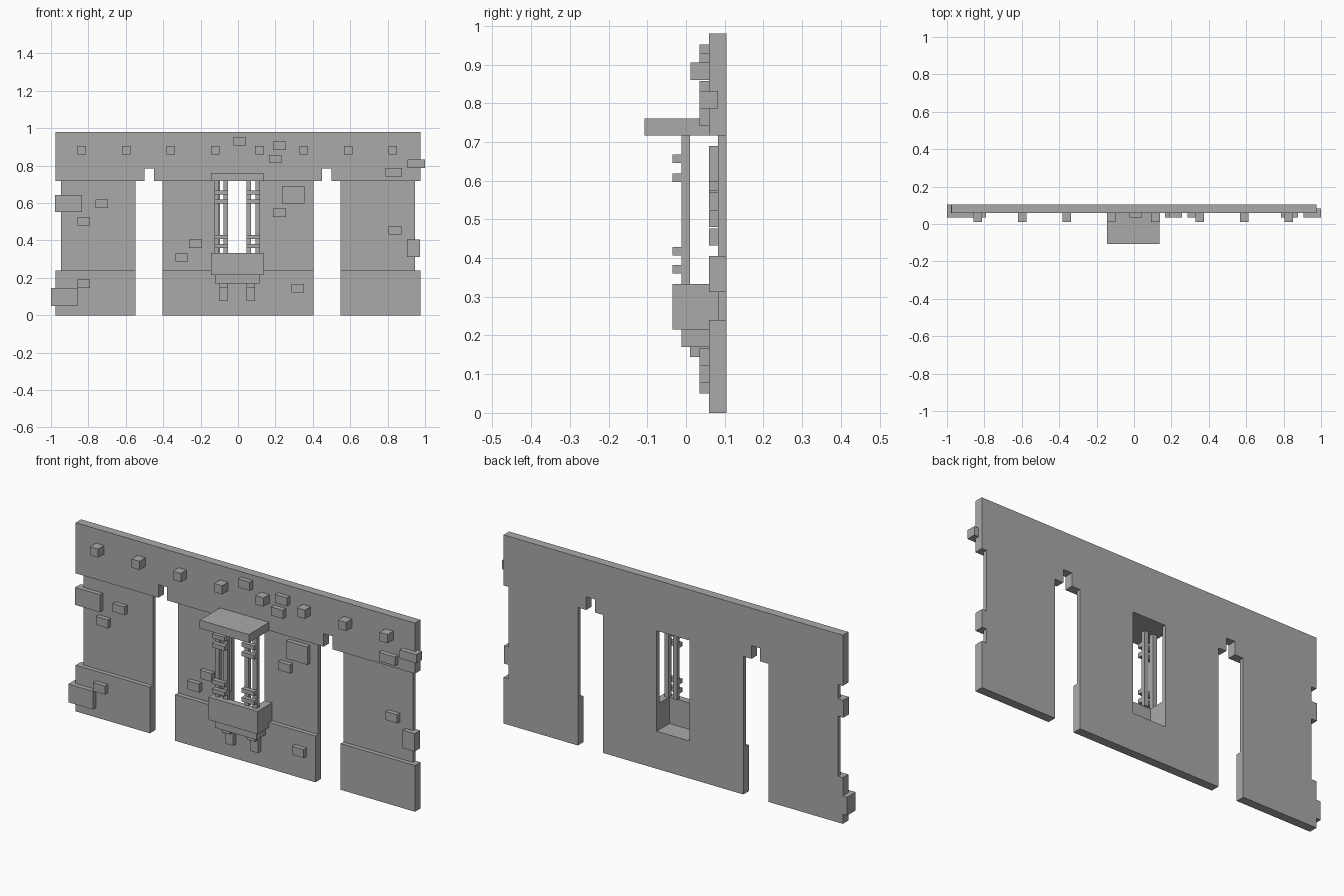
import bpy, bmesh
from mathutils import Vector

cube = bpy.data.objects.get("Cube")
if cube:
    bpy.data.objects.remove(cube, do_unlink=True)

stone = bpy.data.materials.new("grey stone")
stone.use_nodes = True
GREY = (0.4, 0.4, 0.4, 1)
stone.diffuse_color = GREY
stone.node_tree.nodes["Principled BSDF"].inputs["Base Color"].default_value = GREY

# Depth planes of the wall
BACK, THIN, THICK, PROUD = 0.105, 0.083, 0.06, 0.035


def extrude(name, outline, low, high, axis="y"):
    """Prism from an outline in xz (along y) or in xy (along z)."""
    bm = bmesh.new()
    place = (lambda a, b: (a, low, b)) if axis == "y" else (lambda a, b: (a, b, low))
    face = bm.faces.new([bm.verts.new(place(a, b)) for a, b in outline])
    moved = bmesh.ops.extrude_face_region(bm, geom=[face])["geom"]
    step = Vector((0, high - low, 0)) if axis == "y" else Vector((0, 0, high - low))
    bmesh.ops.translate(bm, vec=step, verts=[v for v in moved if isinstance(v, bmesh.types.BMVert)])
    bmesh.ops.recalc_face_normals(bm, faces=bm.faces)
    mesh = bpy.data.meshes.new(name)
    bm.to_mesh(mesh)
    bm.free()
    mesh.materials.append(stone)
    obj = bpy.data.objects.new(name, mesh)
    bpy.context.collection.objects.link(obj)
    return obj


def box(name, x0, x1, y0, y1, z0, z1):
    return extrude(name, [(x0, z0), (x1, z0), (x1, z1), (x0, z1)], y0, y1)


def notched(x0, x1, low, high, n0, n1, depth):
    """Rectangle with a rectangular notch in its upper edge."""
    return [(x0, low), (x1, low), (x1, high), (n1, high), (n1, depth),
            (n0, depth), (n0, high), (x0, high)]


PLINTH, LINTEL, TOP = 0.24, 0.717, 0.98
EDGE, DOOR_OUT, DOOR_IN = 0.975, 0.548, 0.403
WIN, SILL = 0.095, 0.195

# Wall: top band with a small notch above each doorway
band = [(-EDGE, TOP), (-EDGE, LINTEL)]
for a, b in ((-0.5, -0.45), (0.45, 0.5)):
    band += [(a, LINTEL), (a, 0.785), (b, 0.785), (b, LINTEL)]
extrude("top_band", band + [(EDGE, LINTEL), (EDGE, TOP)], THICK, BACK)

# Wall: side panels and their plinths
for side, s in (("left", 1), ("right", -1)):
    for part, outer, front, z0, z1 in (("plinth", EDGE, THICK, 0, PLINTH),
                                       ("panel", 0.947, THIN, PLINTH, LINTEL)):
        x0, x1 = sorted((s * DOOR_OUT, s * outer))
        box(f"{side}_{part}", x0, x1, front, BACK, z0, z1)

# Wall: middle panel and plinth around the window opening
extrude("middle_plinth", notched(-DOOR_IN, DOOR_IN, 0, PLINTH, -WIN, WIN, SILL), THICK, BACK)
for side, s in (("left", 1), ("right", -1)):
    x0, x1 = sorted((s * WIN, s * DOOR_IN))
    box(f"{side}_middle_panel", x0, x1, THIN, BACK, PLINTH, LINTEL)

# Window balcony: open at the back, with a stepped underside
CX = -0.004
extrude("balcony_parapet", notched(CX - 0.141, CX + 0.141, -0.035, THIN, -WIN, WIN, 0),
        0.215, 0.333, "z")
extrude("balcony_floor_rim", notched(CX - 0.119, CX + 0.119, -0.012, THICK, -WIN, WIN, 0),
        SILL, 0.215, "z")
box("balcony_floor", CX - 0.119, CX + 0.119, -0.012, THICK, 0.17, SILL)
box("window_canopy", CX - 0.141, CX + 0.141, -0.107, THICK, LINTEL, 0.76)

# Corbels and paired window posts with bands
for side, s in (("left", 1), ("right", -1)):
    c = CX + s * 0.072
    box(f"{side}_corbel_upper", c - 0.022, c + 0.022, 0.01, THICK, 0.145, 0.17)
    box(f"{side}_corbel_lower", c - 0.022, c + 0.022, PROUD, THICK, 0.077, 0.145)
    c = CX + s * 0.085
    for post, d in (("a", -0.024), ("b", 0.024)):
        box(f"{side}_post_{post}", c + d - 0.012, c + d + 0.012, -0.012, 0.01, 0.333, LINTEL)
    for i, z in enumerate((0.371, 0.418, 0.608, 0.656)):
        box(f"{side}_post_band_{i}", c - 0.036, c + 0.036, -0.035, -0.012, z - 0.011, z + 0.011)

# Row of studs on the top band
for i in range(8):
    x = -0.835 + i * 0.2375
    box(f"stud_{i}", x - 0.023, x + 0.023, 0.012, THICK, 0.86, 0.905)

# Regular raised bricks: centre x, centre z, front, back
for i, (x, z, front, back) in enumerate((
        (0.009, 0.93, PROUD, THICK), (0.222, 0.906, PROUD, THICK), (0.199, 0.835, PROUD, THICK),
        (-0.728, 0.596, THICK, THIN), (-0.824, 0.502, THICK, THIN), (0.222, 0.548, THICK, THIN),
        (-0.227, 0.383, THICK, THIN), (-0.3, 0.309, THICK, THIN), (0.839, 0.454, THICK, THIN),
        (-0.824, 0.168, PROUD, THICK), (0.319, 0.144, PROUD, THICK))):
    box(f"brick_{i}", x - 0.034, x + 0.034, front, back, z - 0.022, z + 0.022)

# Large bricks and corner bricks
box("top_brick", 0.785, 0.878, PROUD, THICK, 0.741, 0.787)
box("top_corner_brick", 0.905, 1.0, PROUD, THIN, 0.787, 0.832)
box("window_brick", 0.235, 0.356, THICK, THIN, 0.597, 0.69)
box("right_corner_brick", -0.978, -0.835, THICK, BACK, 0.552, 0.643)
box("left_corner_brick", 0.903, 0.973, THICK, BACK, 0.312, 0.405)
box("right_base_brick", -1.0, -0.858, PROUD, BACK, 0.05, 0.145)
